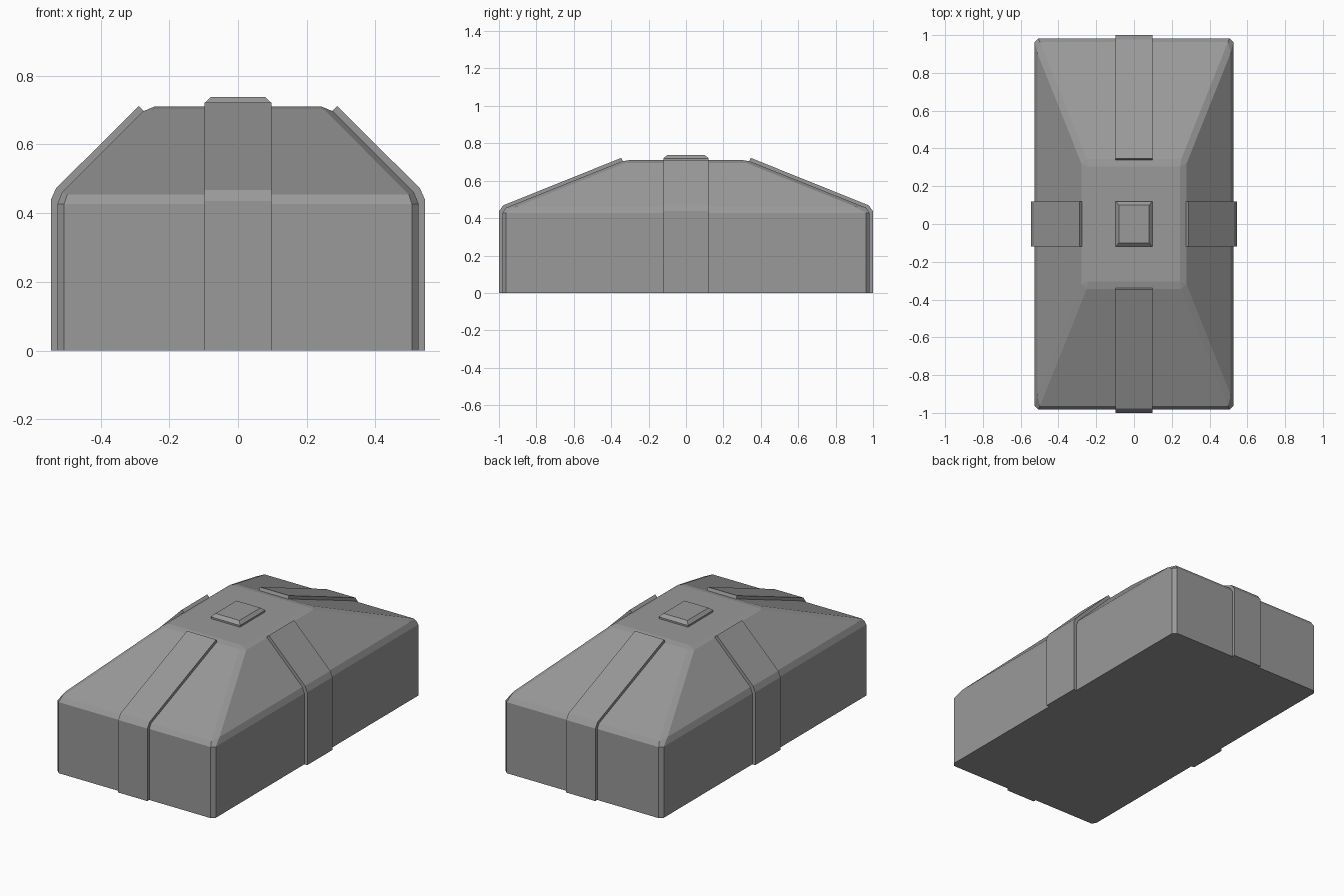
import bpy, bmesh

if "Cube" in bpy.data.objects:
    bpy.data.objects.remove(bpy.data.objects["Cube"])

# Dark grey finish shared by all parts
grey = bpy.data.materials.new("dark_grey")
grey.diffuse_color = (0.32, 0.32, 0.32, 1)
grey.use_nodes = True
grey.node_tree.nodes["Principled BSDF"].inputs["Base Color"].default_value = grey.diffuse_color


def finish(name, bm):
    bmesh.ops.recalc_face_normals(bm, faces=bm.faces)
    mesh = bpy.data.meshes.new(name)
    bm.to_mesh(mesh)
    bm.free()
    mesh.materials.append(grey)
    obj = bpy.data.objects.new(name, mesh)
    bpy.context.collection.objects.link(obj)
    return obj


def stacked(levels):
    """Closed solid from stacked rectangles (half x, half y, z)."""
    bm = bmesh.new()
    rings = [[bm.verts.new((sx * x, sy * y, z))
              for sx, sy in ((-1, -1), (1, -1), (1, 1), (-1, 1))]
             for x, y, z in levels]
    for a, b in zip(rings, rings[1:]):
        for i in range(4):
            j = (i + 1) % 4
            bm.faces.new((a[i], a[j], b[j], b[i]))
    bm.faces.new(rings[0][::-1])
    bm.faces.new(rings[-1])
    return bm


def strap(name, profile, half, place):
    """Extrude an (outward, z) profile to a strap of the given half width."""
    bm = bmesh.new()
    ends = [[bm.verts.new(place(r, w, z)) for r, z in profile]
            for w in (-half, half)]
    n = len(profile)
    for i in range(n):
        j = (i + 1) % n
        bm.faces.new((ends[0][i], ends[0][j], ends[1][j], ends[1][i]))
    bm.faces.new(ends[0][::-1])
    bm.faces.new(ends[1])
    return finish(name, bm)


# Body: box with hipped top, all edges chamfered except the base
bm = stacked([(0.526, 0.982, 0), (0.526, 0.982, 0.447), (0.264, 0.325, 0.71)])
edges = [e for e in bm.edges if max(v.co.z for v in e.verts) > 0.1]
bmesh.ops.bevel(bm, geom=edges, offset=0.02, segments=1, affect='EDGES',
                profile=0.5, clamp_overlap=True)
finish("body", bm)

# Top button with chamfered upper edge
finish("top_button", stacked([(0.097, 0.12, 0.70), (0.097, 0.12, 0.72),
                              (0.08, 0.10, 0.738)]))

# Straps wrapping over the walls and up the slopes
side = [(0.545, 0), (0.545, 0.438), (0.53, 0.472), (0.289, 0.712),
        (0.273, 0.696), (0.50, 0.44), (0.50, 0)]
end = [(1.0, 0), (1.0, 0.436), (0.978, 0.468), (0.346, 0.722),
       (0.337, 0.70), (0.95, 0.44), (0.95, 0)]
for s, a, b in ((-1, "left", "front"), (1, "right", "back")):
    strap(a + "_strap", side, 0.12, lambda r, w, z: (s * r, w, z))
    strap(b + "_strap", end, 0.097, lambda r, w, z: (w, s * r, z))
